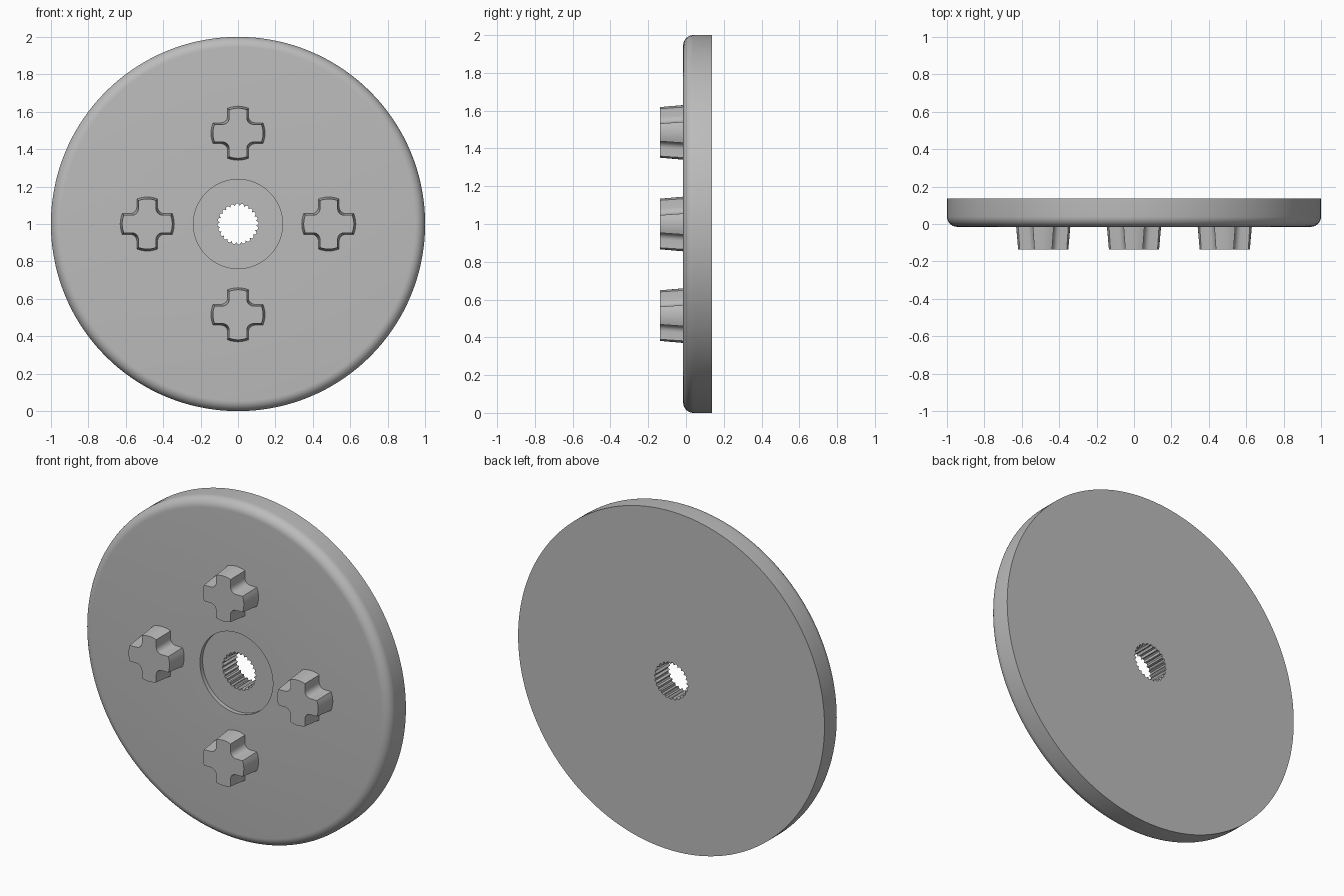
import bpy, bmesh, math
from math import cos, sin, pi

old = bpy.data.objects.get("Cube")
if old:
    bpy.data.objects.remove(old, do_unlink=True)

grey = bpy.data.materials.new("mid grey")
grey.use_nodes = True
COLOUR = (0.5, 0.5, 0.5, 1)
grey.diffuse_color = COLOUR
grey.node_tree.nodes["Principled BSDF"].inputs["Base Color"].default_value = COLOUR

FRONT, BACK, TIP = -0.015, 0.137, -0.137
TEETH, STEPS = 24, 6
SEGMENTS = TEETH * STEPS


def finish(name, bm):
    """Turn a bmesh into a smooth-shaded object with sharp edges kept."""
    bmesh.ops.recalc_face_normals(bm, faces=bm.faces)
    mesh = bpy.data.meshes.new(name)
    bm.to_mesh(mesh)
    bm.free()
    mesh.materials.append(grey)
    obj = bpy.data.objects.new(name, mesh)
    bpy.context.collection.objects.link(obj)
    bpy.ops.object.select_all(action="DESELECT")
    obj.select_set(True)
    bpy.context.view_layer.objects.active = obj
    bpy.ops.object.shade_smooth_by_angle(angle=math.radians(30))
    return obj


def bridge(bm, a, b):
    for i in range(len(a)):
        j = (i + 1) % len(a)
        bm.faces.new((a[i], a[j], b[j], b[i]))


# Disc: revolved profile with a rounded front rim, shallow recess, toothed bore
def build_disc():
    fillet, recess_r, floor = 0.055, 0.238, FRONT + 0.025
    bore = [(0.109, 0.109, 0.109, 0.104, 0.097, 0.104)[i % STEPS] for i in range(SEGMENTS)]
    plain = lambda r: [r] * SEGMENTS
    profile = [(bore, floor), (plain(recess_r), floor), (plain(recess_r), FRONT)]
    for k in range(9):
        a = k / 8 * pi / 2
        profile.append((plain(1 - fillet + fillet * sin(a)), FRONT + fillet * (1 - cos(a))))
    profile += [(plain(1.0), BACK), (bore, BACK)]
    bm = bmesh.new()
    rings = []
    for radii, y in profile:
        rings.append([bm.verts.new((r * cos(2 * pi * i / SEGMENTS), y,
                                    1 + r * sin(2 * pi * i / SEGMENTS)))
                      for i, r in enumerate(radii)])
    for i, ring in enumerate(rings):
        bridge(bm, ring, rings[(i + 1) % len(rings)])
    finish("disc", bm)


# Cross outline: arms with curved ends and filleted inner corners
def cross_outline(radius, half, fillet=0.035, n=6):
    quarter = []
    end = math.asin(half / radius)
    for k in range(n + 1):
        a = end * (2 * k / n - 1)
        quarter.append((radius * cos(a), radius * sin(a)))
    c = half + fillet
    for k in range(n + 1):
        a = -pi / 2 - k / n * pi / 2
        quarter.append((c + fillet * cos(a), c + fillet * sin(a)))
    return [(x * cos(q) - z * sin(q), x * sin(q) + z * cos(q))
            for q in (0, pi / 2, pi, 3 * pi / 2) for x, z in quarter]


# Tapered cross-shaped peg on the front face
def build_peg(name, cx, cz):
    bm = bmesh.new()
    rings = []
    for radius, half, y in ((0.145, 0.056, FRONT + 0.005), (0.134, 0.047, TIP)):
        rings.append([bm.verts.new((cx + x, y, cz + z))
                      for x, z in cross_outline(radius, half)])
    bridge(bm, *rings)
    for ring in rings:
        bm.faces.new(ring)
    finish(name, bm)


build_disc()
for i, side in enumerate(("left", "top", "right", "bottom")):
    angle = i * pi / 2
    build_peg(side + "_peg", 0.485 * cos(angle), 1 + 0.485 * sin(angle))
